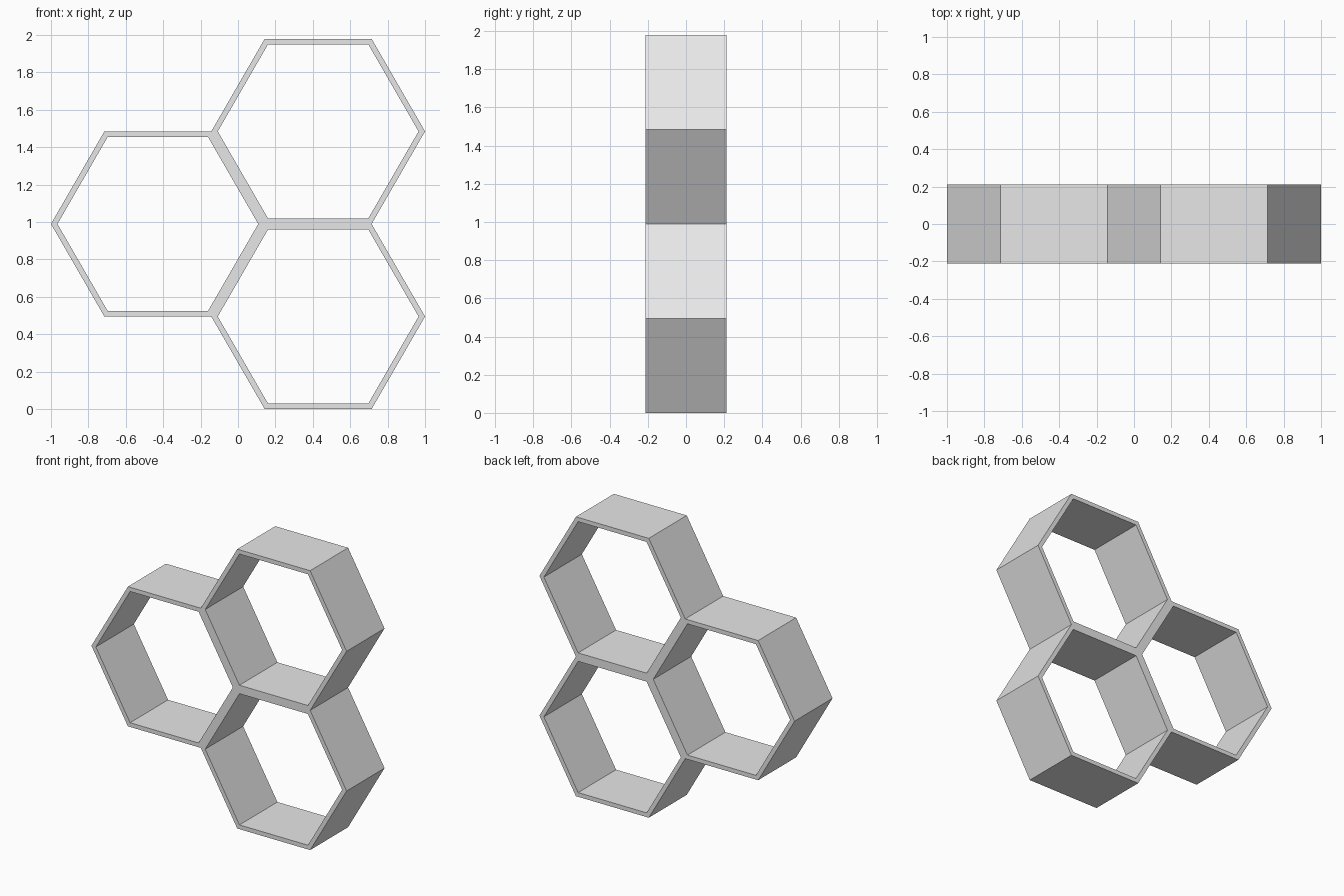
import bpy, bmesh
from math import sqrt, sin, cos, pi

cube = bpy.data.objects.get("Cube")
if cube:
    bpy.data.objects.remove(cube, do_unlink=True)

RADIUS = 2 / 3.5              # three cells span 3.5 radii
HALF_H = RADIUS * sqrt(3) / 2
WALL = 0.03
DEPTH = 0.425
INNER = RADIUS - WALL * 2 / sqrt(3)

grey = bpy.data.materials.new("light_grey")
grey.use_nodes = True
colour = (0.8, 0.8, 0.8, 1)
grey.diffuse_color = colour
grey.node_tree.nodes["Principled BSDF"].inputs["Base Color"].default_value = colour

bm = bmesh.new()


def hexagon(cx, cz, radius, y):
    return [bm.verts.new((cx + radius * cos(i * pi / 3), y, cz + radius * sin(i * pi / 3)))
            for i in range(6)]


def hex_cell(cx, cz):
    """Open hexagonal tube running front to back."""
    of, ob = (hexagon(cx, cz, RADIUS, y) for y in (-DEPTH / 2, DEPTH / 2))
    nf, nb = (hexagon(cx, cz, INNER, y) for y in (-DEPTH / 2, DEPTH / 2))
    for i in range(6):
        j = (i + 1) % 6
        bm.faces.new((of[i], of[j], nf[j], nf[i]))   # front rim
        bm.faces.new((nb[i], nb[j], ob[j], ob[i]))   # back rim
        bm.faces.new((nf[i], nf[j], nb[j], nb[i]))   # inside wall
        # outside wall, left out where two cells meet
        mid = (of[i].co + of[j].co) / 2
        beyond_x, beyond_z = 2 * mid.x - cx, 2 * mid.z - cz
        if not any(abs(beyond_x - x) + abs(beyond_z - z) < 0.01 for x, z in CELLS):
            bm.faces.new((of[j], of[i], ob[i], ob[j]))


# One cell on the right side, two stacked on the left side
SIDE = 1 - RADIUS
CELLS = [(-SIDE, 2 * HALF_H), (SIDE, HALF_H), (SIDE, 3 * HALF_H)]
for x, z in CELLS:
    hex_cell(x, z)

bmesh.ops.remove_doubles(bm, verts=bm.verts, dist=0.001)
bmesh.ops.recalc_face_normals(bm, faces=bm.faces)

mesh = bpy.data.meshes.new("honeycomb_shelf")
bm.to_mesh(mesh)
bm.free()
mesh.materials.append(grey)
bpy.context.collection.objects.link(bpy.data.objects.new("honeycomb_shelf", mesh))
